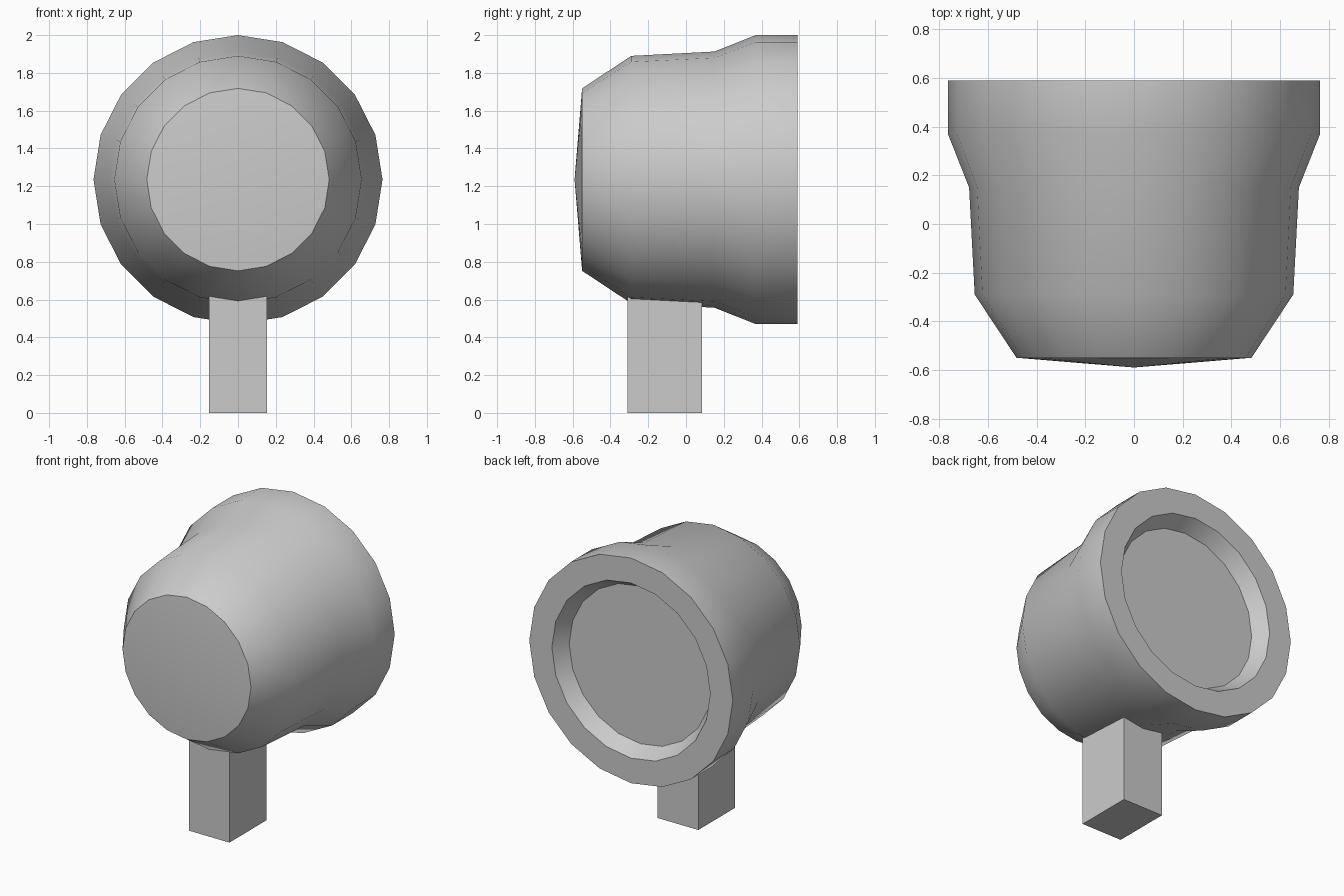
import bpy, bmesh, math

if "Cube" in bpy.data.objects:
    bpy.data.objects.remove(bpy.data.objects["Cube"])

SIDES = 20
AXIS_Z = 1.235

grey = bpy.data.materials.new("light grey")
grey.diffuse_color = (0.6, 0.6, 0.6, 1)
grey.use_nodes = True
grey.node_tree.nodes["Principled BSDF"].inputs["Base Color"].default_value = grey.diffuse_color


def finish(name, bm):
    bmesh.ops.recalc_face_normals(bm, faces=bm.faces)
    mesh = bpy.data.meshes.new(name)
    bm.to_mesh(mesh)
    bm.free()
    mesh.materials.append(grey)
    obj = bpy.data.objects.new(name, mesh)
    bpy.context.collection.objects.link(obj)
    return obj


# Lamp housing: (y, radius) profile spun around the y axis, with recessed lens
profile = [(-0.59, 0), (-0.55, 0.483), (-0.29, 0.655), (0.15, 0.678),
           (0.37, 0.765), (0.59, 0.765), (0.59, 0.595), (0.49, 0.535), (0.49, 0)]
bm = bmesh.new()
verts = [bm.verts.new((0, y, AXIS_Z + r)) for y, r in profile]
edges = [bm.edges.new(pair) for pair in zip(verts, verts[1:])]
bmesh.ops.spin(bm, geom=verts + edges, cent=(0, 0, AXIS_Z), axis=(0, 1, 0),
               angle=math.tau, steps=SIDES, use_duplicate=False)
bmesh.ops.remove_doubles(bm, verts=bm.verts, dist=0.0005)
housing = finish("lamp_housing", bm)
bpy.context.view_layer.objects.active = housing
housing.select_set(True)
bpy.ops.object.shade_smooth_by_angle(angle=math.radians(40))

# Mounting post
bm = bmesh.new()
bmesh.ops.create_cube(bm, size=1)
for v in bm.verts:
    v.co = (v.co.x * 0.305, v.co.y * 0.395 - 0.112, (v.co.z + 0.5) * 0.63)
finish("mounting_post", bm)
